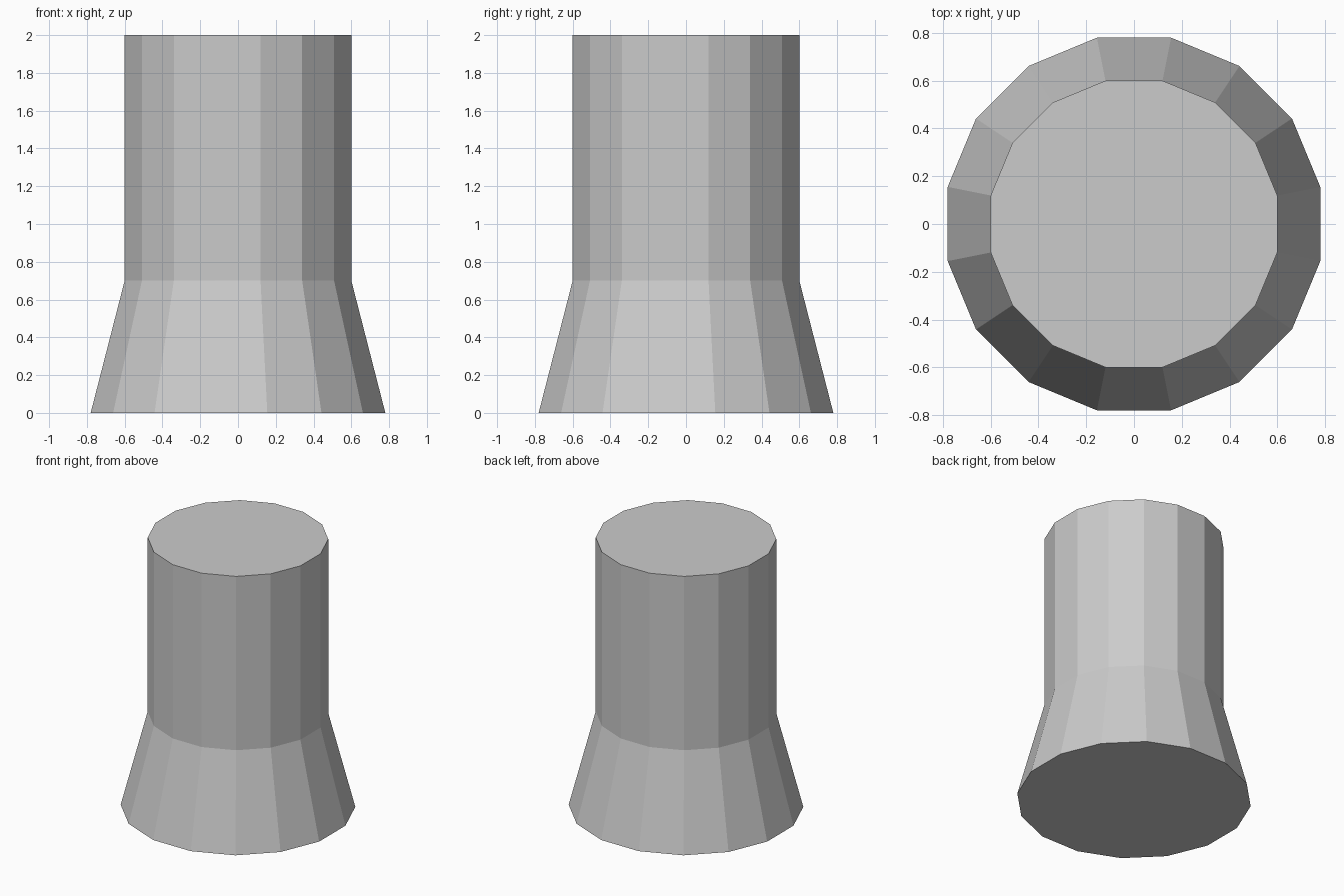
import bpy, bmesh, math

if "Cube" in bpy.data.objects:
    bpy.data.objects.remove(bpy.data.objects["Cube"])

SIDES = 16
STEP = 2 * math.pi / SIDES

# Profile: (half width across flats, height)
PROFILE = [(0.78, 0.0), (0.60, 0.70), (0.60, 2.0)]


def ring(bm, apothem, z):
    r = apothem / math.cos(STEP / 2)
    return [bm.verts.new((r * math.cos((i + 0.5) * STEP),
                          r * math.sin((i + 0.5) * STEP), z))
            for i in range(SIDES)]


bm = bmesh.new()
rings = [ring(bm, a, z) for a, z in PROFILE]

# Flared foot and straight shaft walls
for low, high in zip(rings, rings[1:]):
    for i in range(SIDES):
        j = (i + 1) % SIDES
        bm.faces.new((low[i], low[j], high[j], high[i]))

# Flat bottom and top caps
bm.faces.new(rings[0][::-1])
bm.faces.new(rings[-1])

mesh = bpy.data.meshes.new("flared_column")
bm.to_mesh(mesh)
bm.free()
column = bpy.data.objects.new("flared_column", mesh)
bpy.context.collection.objects.link(column)
